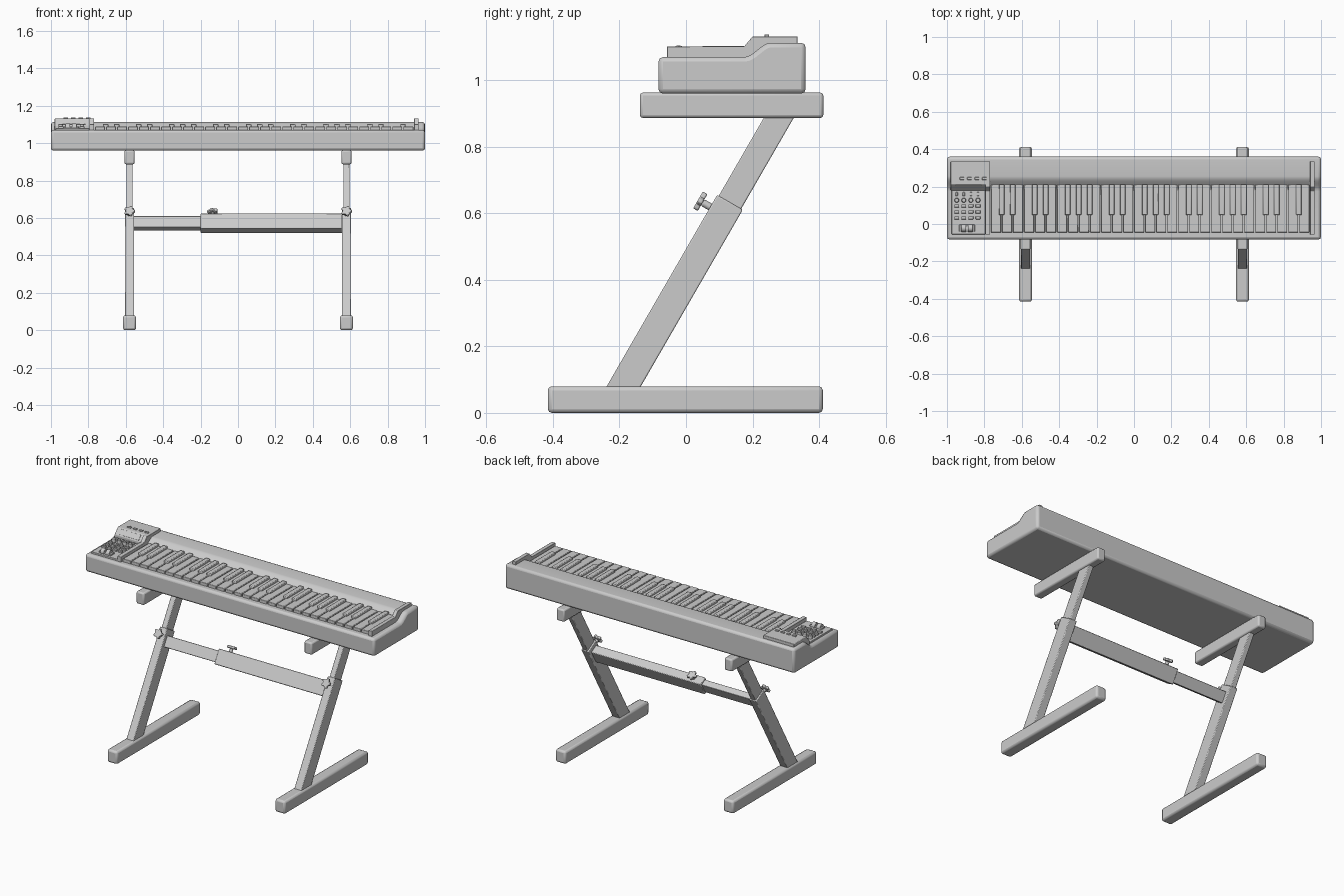
import bpy, bmesh, math
from mathutils import Matrix, Vector

cube = bpy.data.objects.get("Cube")
if cube:
    bpy.data.objects.remove(cube, do_unlink=True)

grey = bpy.data.materials.new("plain_grey")
grey.use_nodes = True
grey.diffuse_color = (0.6, 0.6, 0.6, 1)
grey.node_tree.nodes["Principled BSDF"].inputs["Base Color"].default_value = (0.6, 0.6, 0.6, 1)

LEAN = math.radians(30)                                     # backward lean of the legs
ALONG = Vector((0, math.sin(LEAN), math.cos(LEAN)))         # up the leg
OUT = Vector((0, -math.cos(LEAN), math.sin(LEAN)))          # off the leg's front face


def finish(name, bm, bevel=0.0, segments=2):
    bmesh.ops.recalc_face_normals(bm, faces=bm.faces)
    mesh = bpy.data.meshes.new(name)
    bm.to_mesh(mesh)
    bm.free()
    mesh.materials.append(grey)
    obj = bpy.data.objects.new(name, mesh)
    bpy.context.collection.objects.link(obj)
    if bevel:
        mod = obj.modifiers.new("Bevel", "BEVEL")
        mod.width, mod.segments, mod.limit_method = bevel, segments, "ANGLE"
        mod.angle_limit = math.radians(40)
    bpy.ops.object.select_all(action="DESELECT")
    obj.select_set(True)
    bpy.context.view_layer.objects.active = obj
    bpy.ops.object.shade_smooth_by_angle(angle=math.radians(35))
    return obj


def add_box(bm, centre, size, lean=0.0):
    m = Matrix.Translation(centre) @ Matrix.Rotation(-lean, 4, "X") @ Matrix.Diagonal((*size, 1))
    bmesh.ops.create_cube(bm, size=1, matrix=m)


def box(name, centre, size, bevel=0.0, lean=0.0):
    bm = bmesh.new()
    add_box(bm, centre, size, lean)
    return finish(name, bm, bevel)


def side_profile(name, points, x0, x1, bevel):
    # Extrude a (y, z) outline across x
    bm = bmesh.new()
    face = bm.faces.new([bm.verts.new((x0, y, z)) for y, z in points])
    new = bmesh.ops.extrude_face_region(bm, geom=[face])["geom"]
    bmesh.ops.translate(bm, vec=(x1 - x0, 0, 0), verts=[v for v in new if isinstance(v, bmesh.types.BMVert)])
    return finish(name, bm, bevel)


def star_knob(name, base, axis, stem):
    # Five-lobed clamp knob on a round stem
    bm = bmesh.new()
    ring = []
    for i in range(40):
        a = math.tau * i / 40
        r = 0.026 + 0.005 * math.cos(5 * a)
        ring.append(bm.verts.new((r * math.cos(a), r * math.sin(a), stem)))
    top = bmesh.ops.extrude_face_region(bm, geom=[bm.faces.new(ring)])["geom"]
    bmesh.ops.translate(bm, vec=(0, 0, 0.016), verts=[v for v in top if isinstance(v, bmesh.types.BMVert)])
    bmesh.ops.create_cone(bm, cap_ends=True, segments=16, radius1=0.011, radius2=0.011, depth=stem,
                          matrix=Matrix.Translation((0, 0, stem / 2)))
    turn = axis.to_track_quat("Z", "Y").to_matrix().to_4x4()
    bmesh.ops.transform(bm, matrix=Matrix.Translation(base) @ turn, verts=bm.verts)
    return finish(name, bm, 0.004)


def leg_point(z):
    return Vector((0, -0.187 + (z - 0.08) * math.tan(LEAN), z))


# Keyboard body with a raised rear ledge
rise = []
for i in range(9):
    t = i / 8
    rise.append((0.175 + 0.08 * t, 1.07 + 0.043 * t * t * (3 - 2 * t)))
side_profile("keyboard_body", [(-0.083, 0.96), (-0.083, 1.07)] + rise + [(0.36, 1.113), (0.36, 0.96)],
             -1, 1, 0.014)

# Cheek strips at both ends of the keys
cheek = [(-0.057, 1.06), (-0.057, 1.102), (0.175, 1.102), (0.2, 1.132), (0.335, 1.132), (0.335, 1.06)]
side_profile("left_cheek", cheek, 0.942, 0.966, 0.002)
side_profile("right_cheek", cheek, -0.795, -0.769, 0.002)

# Keys, starting on G
KEY_START, KEY_COUNT = -0.767, 29
pitch = (0.94 - KEY_START) / KEY_COUNT
whites, blacks = bmesh.new(), bmesh.new()
for i in range(KEY_COUNT):
    add_box(whites, (KEY_START + (i + 0.5) * pitch, 0.083, 1.074), (pitch - 0.006, 0.257, 0.03))
    if i % 7 in (0, 1, 3, 4, 6) and i < KEY_COUNT - 1:
        add_box(blacks, (KEY_START + (i + 1) * pitch, 0.13, 1.085), (0.029, 0.165, 0.036))
finish("white_keys", whites, 0.003)
finish("black_keys", blacks, 0.004)

# Control panel and display housing
box("control_panel", (-0.885, 0.065, 1.073), (0.18, 0.24, 0.015), 0.002)
side_profile("display_housing", [(0.18, 1.06), (0.18, 1.096), (0.212, 1.132), (0.335, 1.132), (0.335, 1.06)],
             -0.98, -0.769, 0.003)
box("display", (-0.885, 0.196, 1.114), (0.14, 0.003, 0.034), 0.001, math.radians(41))
buttons = bmesh.new()
for col in range(4):
    x = -0.948 + col * 0.038
    for row in range(3):
        add_box(buttons, (x, 0.033 + row * 0.032, 1.084), (0.026, 0.016, 0.014))
    add_box(buttons, (-0.92 + col * 0.04, 0.243, 1.133), (0.024, 0.014, 0.01))
    add_box(buttons, (x, 0.16, 1.082), (0.012, 0.02, 0.012))
finish("panel_buttons", buttons, 0.002)
knobs = bmesh.new()
for col in range(4):
    bmesh.ops.create_cone(knobs, cap_ends=True, segments=20, radius1=0.013, radius2=0.011, depth=0.024,
                          matrix=Matrix.Translation((-0.948 + col * 0.038, 0.127, 1.09)))
finish("panel_knobs", knobs, 0.002)

# Pitch wheels in a framed well
box("wheel_frame", (-0.893, -0.022, 1.083), (0.084, 0.036, 0.012), 0.002)
wheels = bmesh.new()
for x in (-0.911, -0.875):
    bmesh.ops.create_cone(wheels, cap_ends=True, segments=24, radius1=0.02, radius2=0.02, depth=0.026,
                          matrix=Matrix.Translation((x, -0.022, 1.085)) @ Matrix.Rotation(math.pi / 2, 4, "Y"))
finish("pitch_wheels", wheels, 0.002)

# Stand sides: foot, two-stage leg, support arm, clamp knob
for side, sx in (("left", 0.58), ("right", -0.58)):
    shift = Vector((sx, 0, 0))
    box(side + "_foot", (sx, -0.002, 0.04), (0.07, 0.827, 0.08), 0.012)
    box(side + "_support_arm", (sx, 0.137, 0.925), (0.054, 0.552, 0.076), 0.009)
    for part, z0, z1, width, depth in (("lower", 0.045, 0.633, 0.05, 0.089), ("upper", 0.55, 0.915, 0.034, 0.078)):
        a, b = leg_point(z0), leg_point(z1)
        box(f"{side}_{part}_leg", (a + b) / 2 + shift, (width, depth, (b - a).length), 0.004, LEAN)
    star_knob(side + "_leg_knob", leg_point(0.597) + OUT * 0.035 + shift, OUT, 0.036)

# Telescopic crossbar
bar = leg_point(0.5715)
box("crossbar_sleeve", bar + Vector((0.178, 0, 0)), (0.756, 0.055, 0.092), 0.004, LEAN)
box("crossbar_inner", bar + Vector((-0.32, 0, 0)), (0.49, 0.04, 0.068), 0.003, LEAN)
star_knob("crossbar_knob", bar + ALONG * 0.04 + Vector((-0.135, 0, 0)), ALONG, 0.025)
